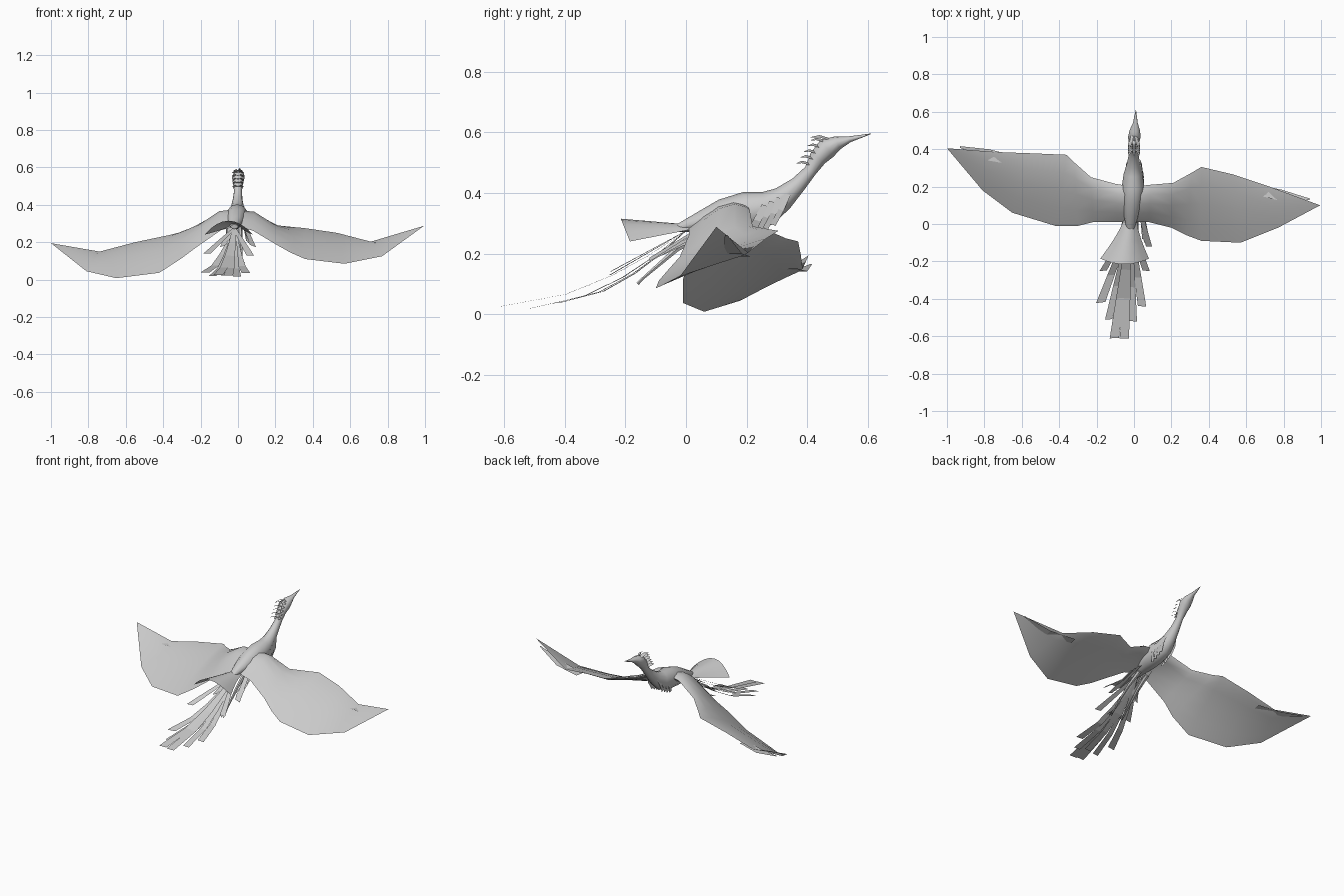
import bpy, math
from mathutils import Vector as V

if "Cube" in bpy.data.objects:
    bpy.data.objects.remove(bpy.data.objects["Cube"])

grey = bpy.data.materials.new("feather grey")
grey.diffuse_color = (0.6, 0.6, 0.6, 1)
grey.use_nodes = True
grey.node_tree.nodes["Principled BSDF"].inputs["Base Color"].default_value = grey.diffuse_color


def make(name, verts, faces, smooth=True):
    me = bpy.data.meshes.new(name)
    me.from_pydata([tuple(v) for v in verts], [], faces)
    me.materials.append(grey)
    ob = bpy.data.objects.new(name, me)
    bpy.context.collection.objects.link(ob)
    bpy.ops.object.select_all(action='DESELECT')
    ob.select_set(True)
    bpy.context.view_layer.objects.active = ob
    bpy.ops.object.mode_set(mode='EDIT')
    bpy.ops.mesh.select_all(action='SELECT')
    if smooth:
        bpy.ops.mesh.remove_doubles(threshold=0.0005)
        bpy.ops.mesh.normals_make_consistent(inside=False)
    bpy.ops.object.mode_set(mode='OBJECT')
    if smooth:
        bpy.ops.object.shade_smooth_by_angle(angle=math.radians(50))
    return ob


def tube(name, rings, n=12):
    """Loft of ellipses (x, y, z, half width, half height) square to the path."""
    verts, faces = [], []
    for i, (x, y, z, rx, rz) in enumerate(rings):
        a, b = rings[max(i - 1, 0)], rings[min(i + 1, len(rings) - 1)]
        t = V((0, b[1] - a[1], b[2] - a[2])).normalized()
        up = V((0, -t.z, t.y))
        for k in range(n):
            w = 2 * math.pi * k / n
            verts.append(V((x + rx * math.cos(w), y, z)) + up * rz * math.sin(w))
    for i in range(len(rings) - 1):
        for k in range(n):
            j = (k + 1) % n
            faces.append((i * n + k, i * n + j, i * n + n + j, i * n + n + k))
    faces += [tuple(range(n)), tuple(range(len(verts) - n, len(verts)))]
    return make(name, verts, faces)


def strip(name, path, widths, side):
    """Flat feather following a path."""
    side = V(side).normalized()
    verts = []
    for p, w in zip(path, widths):
        verts += [V(p) - side * w / 2, V(p) + side * w / 2]
    faces = [(2 * i, 2 * i + 1, 2 * i + 3, 2 * i + 2) for i in range(len(path) - 1)]
    return make(name, verts, faces, False)


def wing(name, sections):
    """Cambered wing from (leading point, trailing point, camber, thickness)."""
    ts = (0, 0.08, 0.25, 0.5, 0.75, 0.93, 1)
    m = len(ts)
    upper, lower = [], []
    for lead, trail, camber, thick in sections:
        lead, trail = V(lead), V(trail)
        for t in ts:
            p = lead.lerp(trail, t)
            p.z += camber * 4 * t * (1 - t) * (1.3 - 0.6 * t)
            d = thick * math.sqrt(t) * (1 - t) * 2.6
            upper.append(p)
            lower.append(p - V((0, 0, d)))
    verts = upper + lower
    o = len(upper)
    faces = []
    for i in range(len(sections) - 1):
        for k in range(m - 1):
            a, b, c, d = i * m + k, i * m + k + 1, i * m + m + k + 1, i * m + m + k
            faces += [(a, b, c, d), (o + d, o + c, o + b, o + a)]
    return make(name, verts, faces)


# Body, neck, head and pointed beak
tube("body", [
    (-.02, -.03, .283, .02, .012), (-.015, .05, .305, .04, .035),
    (-.01, .12, .323, .055, .056), (-.005, .2, .338, .06, .066),
    (-.005, .27, .35, .05, .056), (-.003, .32, .383, .036, .04),
    (-.002, .37, .428, .026, .027), (0, .41, .473, .021, .021),
    (0, .435, .515, .027, .029), (.002, .465, .547, .034, .035),
    (.004, .5, .565, .028, .023), (.007, .54, .577, .013, .01),
    (.01, .61, .595, .001, .001)])

# Wings, held at different angles
wing("left_wing", [
    ((-.01, .2, .36), (-.01, .01, .285), .035, .05),
    ((-.1, .215, .35), (-.09, .01, .265), .045, .04),
    ((-.23, .25, .285), (-.22, .01, .175), .028, .025),
    ((-.32, .33, .25), (-.3, -.01, .115), .025, .02),
    ((-.36, .37, .24), (-.42, -.01, .037), .025, .018),
    ((-.55, .378, .2), (-.65, .06, .008), .022, .014),
    ((-.74, .385, .15), (-.81, .18, .045), .01, .01),
    ((-1, .405, .195), (-1, .405, .195), 0, 0)])
wing("right_wing", [
    ((0, .2, .36), (0, .01, .285), .035, .05),
    ((.09, .21, .345), (.08, .01, .262), .045, .04),
    ((.21, .22, .29), (.2, -.02, .19), .025, .025),
    ((.31, .275, .28), (.28, -.06, .145), .018, .02),
    ((.36, .305, .275), (.36, -.09, .11), .016, .018),
    ((.53, .265, .25), (.57, -.1, .085), .014, .014),
    ((.71, .205, .203), (.77, -.02, .125), .008, .01),
    ((.995, .1, .288), (.995, .1, .288), 0, 0)])

# Loose feather at each wing tip
strip("left_tip_feather", [(-.64, .34, .15), (-.78, .37, .14), (-.93, .412, .165)],
      (.05, .06, .008), (.1, 1, .05))
strip("right_tip_feather", [(.62, .19, .19), (.78, .155, .2), (.94, .132, .262)],
      (.05, .06, .008), (.2, 1, 0))

# Arched fan over the tail root
fan, cols, rows = [], 8, 4
for r in range(rows + 1):
    s = r / rows
    half = .035 + .095 * s ** 1.3
    for c in range(cols + 1):
        u = 2 * c / cols - 1
        fan.append((-.02 - .03 * s + half * u, .02 - .235 * s + .03 * s * u * u,
                    .295 + .02 * s - (.015 + .06 * s) * u * u))
w = cols + 1
make("tail_fan", fan, [(r * w + c, r * w + c + 1, r * w + w + c + 1, r * w + w + c)
                       for r in range(rows) for c in range(cols)])

# Long tail feathers: tip x, y, z and width
for i, (x, y, z, wd) in enumerate([
        (-.105, -.61, .026, .05), (-.052, -.612, .022, .05), (-.135, -.51, .02, .04),
        (-.178, -.42, .037, .05), (-.005, -.52, .018, .042), (.043, -.44, .035, .045),
        (-.07, -.5, .022, .045), (-.165, -.25, .14, .04), (.065, -.25, .13, .04)]):
    path = []
    for s in (0, .2, .4, .65, 1):
        drop = s if y > -.3 else 1 - (1 - s) ** 1.75
        path.append((-.02 + (x + .02) * s, y * s, .275 + (z - .275) * drop))
    strip(f"tail_feather_{i}", path, [.018 + (wd - .018) * s for s in (0, .25, .5, .75, 1)],
          (1, -(x + .05), 0))

# Trailing legs and toes
for sx in (-1, 1):
    cx = -.02
    tube("leg", [(cx + sx * .03, .06, .27, .014, .016), (cx + sx * .035, -.03, .215, .009, .01),
                 (cx + sx * .04, -.14, .12, .005, .005), (cx + sx * .04, -.16, .1, .006, .006)], 6)
    for k in (-1, 0, 1):
        strip("toe", [(cx + sx * .04, -.15, .105), (cx + sx * .04 + k * .015, -.2, .09)],
              (.01, .004), (1, 0, 0))

# Flank and chest feathers
for sx in (-1, 1):
    for i in range(4):
        y, z = .335 - .025 * i, .395 - .012 * i
        strip("chest_feather", [(sx * (.032 + .006 * i), y, z),
                                (sx * (.042 + .004 * i), y - .025, z - .05),
                                (sx * .036, y - .05, z - .1)], (.02, .026, .022), (0, 1, -.35))
    for i in range(3):
        strip("flank_feather", [(sx * .04, .1 - .03 * i, .28),
                                (sx * (.06 + .01 * i), -.08 - .02 * i, .2 - .01 * i)],
              (.025, .035), (1, 0, -.4 * sx))

# Ragged crest down the back of the head
for i in range(5):
    y, z = .455 - .012 * i, .572 - .019 * i
    for k in (-1, 0, 1):
        strip("crest_feather", [(k * .014, y, z), (k * .024, y - .025, z + .006),
                                (k * .028, y - .042, z + .002)],
              (.02, .018, .003), (1, 0, -.5 * k))
for k in (-1, 1):
    strip("crest_plume", [(k * .01, .47, .578), (k * .016, .44, .587), (k * .02, .41, .583)],
          (.018, .018, .004), (1, 0, -.5 * k))
